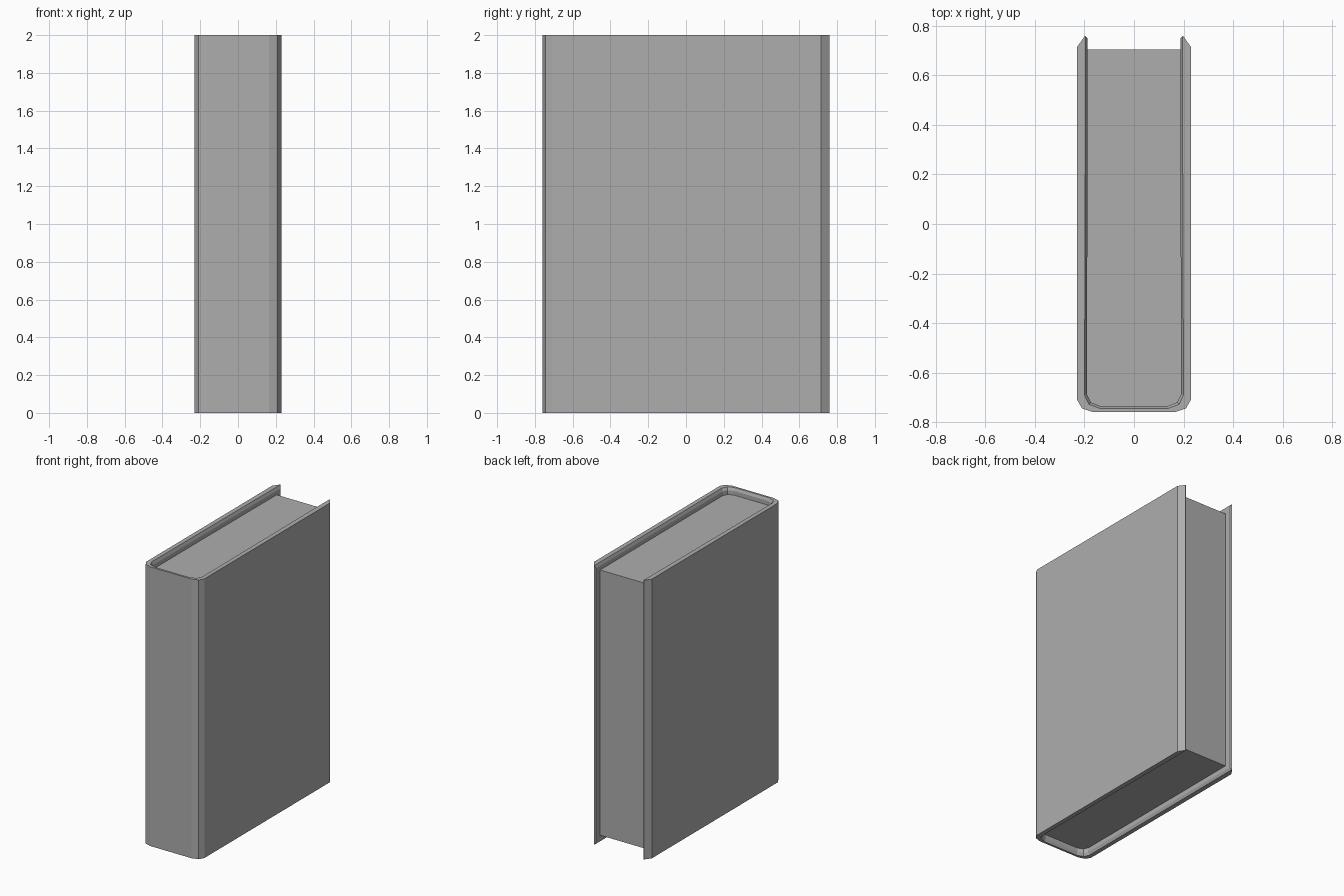
import bpy
import bmesh

default = bpy.data.objects.get("Cube")
if default:
    bpy.data.objects.remove(default, do_unlink=True)

# One plain grey for the whole book
grey = bpy.data.materials.new("plain grey")
grey.use_nodes = True
colour = (0.42, 0.42, 0.42, 1)
grey.diffuse_color = colour
grey.node_tree.nodes["Principled BSDF"].inputs["Base Color"].default_value = colour


def mirrored(half):
    """Close a right-hand half outline with its mirror image."""
    return half + [(-x, y) for x, y in reversed(half)]


def loft(name, sections):
    """Join matching outlines stacked at the given heights into a solid."""
    bm = bmesh.new()
    rings = [[bm.verts.new((x, y, z)) for x, y in outline] for z, outline in sections]
    for low, high in zip(rings, rings[1:]):
        for i in range(len(low)):
            j = (i + 1) % len(low)
            bm.faces.new((low[i], low[j], high[j], high[i]))
    bm.faces.new(rings[0][::-1])
    bm.faces.new(rings[-1])
    bmesh.ops.recalc_face_normals(bm, faces=bm.faces)
    mesh = bpy.data.meshes.new(name)
    bm.to_mesh(mesh)
    bm.free()
    mesh.materials.append(grey)
    obj = bpy.data.objects.new(name, mesh)
    bpy.context.collection.objects.link(obj)
    return obj


# Cover: U-shaped wrap with a chamfered spine and an inner lip at both ends
outer = [(0.165, -0.76), (0.21, -0.745), (0.23, -0.71), (0.23, 0.715), (0.198, 0.76)]
rim = [(0.195, 0.758), (0.2, -0.69), (0.183, -0.728), (0.138, -0.745)]
wall = [(0.187, 0.75), (0.19, -0.688), (0.174, -0.72), (0.135, -0.736)]
rim_outline = mirrored((outer + rim)[::-1])
wall_outline = mirrored((outer + wall)[::-1])
loft("cover", [(0, rim_outline), (0.02, wall_outline),
               (1.98, wall_outline), (2, rim_outline)])

# Page block: recessed at the top, bottom and open edge
pages = mirrored([(0.135, -0.737), (0.175, -0.721), (0.191, -0.688), (0.191, 0.705)])
loft("page_block", [(0.05, pages), (1.95, pages)])
